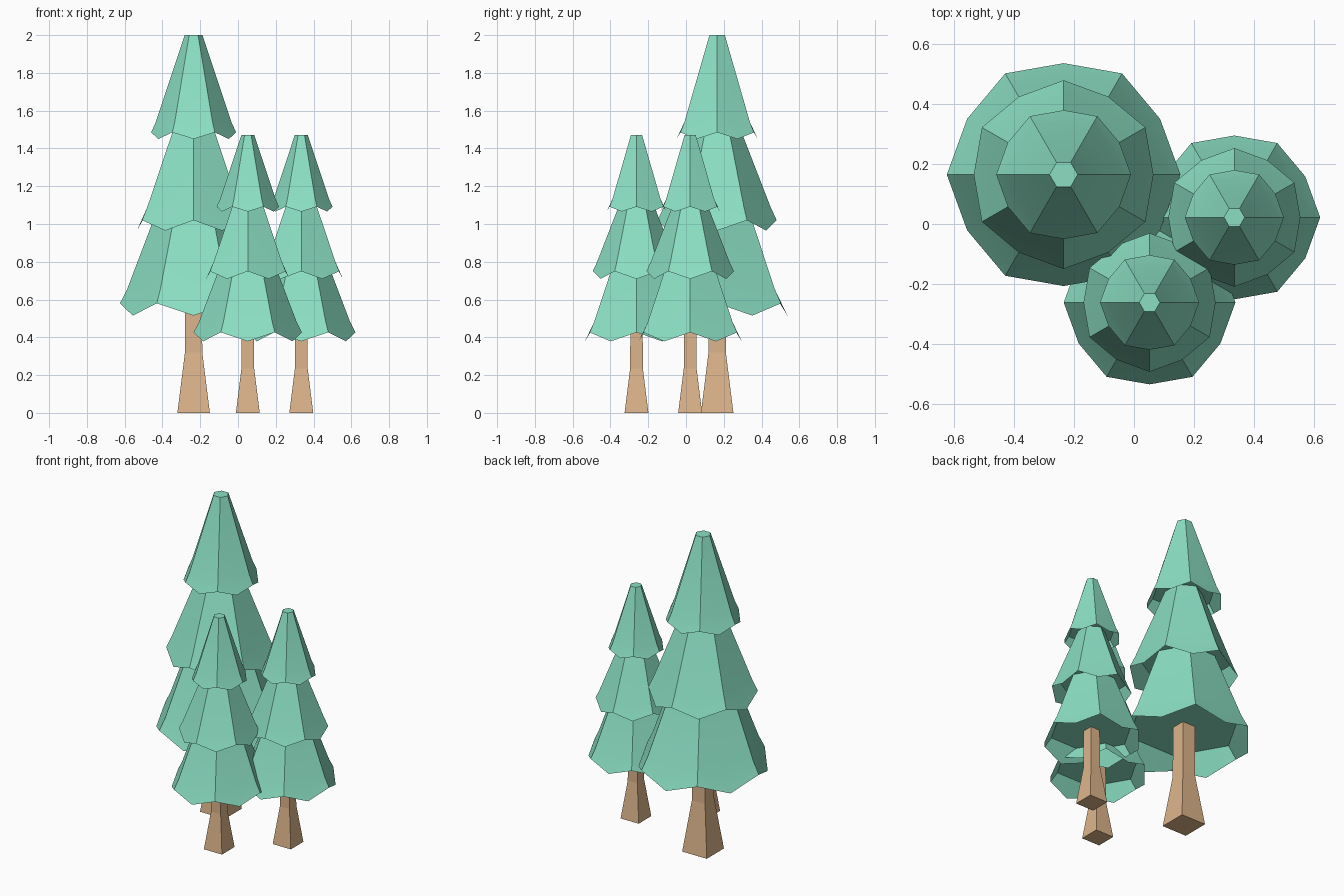
import bpy, bmesh
from math import cos, sin, pi

if "Cube" in bpy.data.objects:
    bpy.data.objects.remove(bpy.data.objects["Cube"])


def material(name, color):
    m = bpy.data.materials.new(name)
    m.diffuse_color = color
    m.use_nodes = True
    m.node_tree.nodes["Principled BSDF"].inputs["Base Color"].default_value = m.diffuse_color
    return m


GREEN = material("foliage_green", (0.26, 0.74, 0.55, 1))
BROWN = material("trunk_brown", (0.72, 0.46, 0.26, 1))


def loft(name, rings, mat, center, scale):
    """Skin equal-sized rings of points, with flat caps at both ends."""
    bm = bmesh.new()
    loops = [[bm.verts.new([c * scale for c in p]) for p in ring] for ring in rings]
    n = len(loops[0])
    for a, b in zip(loops, loops[1:]):
        for i in range(n):
            j = (i + 1) % n
            bm.faces.new((a[i], a[j], b[j], b[i]))
    bm.faces.new(loops[0])
    bm.faces.new(loops[-1])
    bmesh.ops.recalc_face_normals(bm, faces=bm.faces)
    me = bpy.data.meshes.new(name)
    bm.to_mesh(me)
    bm.free()
    me.materials.append(mat)
    ob = bpy.data.objects.new(name, me)
    ob.location = (center[0], center[1], 0)
    bpy.context.collection.objects.link(ob)
    return ob


def ring(r_corner, z_corner, r_mid, z_mid, turn):
    """Twelve points: hexagon corners alternating with edge midpoints."""
    pts = []
    for i in range(12):
        a = i * pi / 6 + turn
        r, z = (r_corner, z_corner) if i % 2 == 0 else (r_mid, z_mid)
        pts.append((r * cos(a), r * sin(a), z))
    return pts


def hexagon(r, z, turn):
    return ring(r, z, r * cos(pi / 6), z, turn)


def square(h, z):
    return [(-h, -h, z), (h, -h, z), (h, h, z), (-h, h, z)]


# Tiers: top (r, z), bend (r, z), rim corner (r, z), rim midpoint (r, z), turn
TIERS = [
    ("lower", (0.16, 1.16), (0.352, 0.655), (0.39, 0.58), (0.372, 0.515), 0),
    ("middle", (0.085, 1.60), (0.283, 1.09), (0.315, 1.02), (0.30, 0.965), pi / 6),
    ("upper", (0.047, 2.0), (0.20, 1.54), (0.225, 1.485), (0.215, 1.45), 0),
]


def tree(label, center, scale):
    # Flared square trunk
    loft(label + "_trunk", [square(0.086, 0), square(0.046, 0.32), square(0.044, 0.68)],
         BROWN, center, scale)
    # Foliage skirts, hollow underneath up to the bend
    for part, top, bend, rim, mid, turn in TIERS:
        ob = loft(f"{label}_{part}_foliage", [
            hexagon(*top, turn),
            hexagon(*bend, turn),
            ring(*rim, *mid, turn),
            hexagon(bend[0] * 0.95, bend[1] - 0.005, turn),
        ], GREEN, center, scale)
        bpy.ops.object.select_all(action='DESELECT')
        ob.select_set(True)
        bpy.context.view_layer.objects.active = ob
        bpy.ops.object.shade_smooth_by_angle(angle=pi / 4)


tree("tall_tree", (-0.235, 0.165), 1.0)
tree("front_tree", (0.052, -0.262), 0.735)
tree("side_tree", (0.335, 0.022), 0.735)
